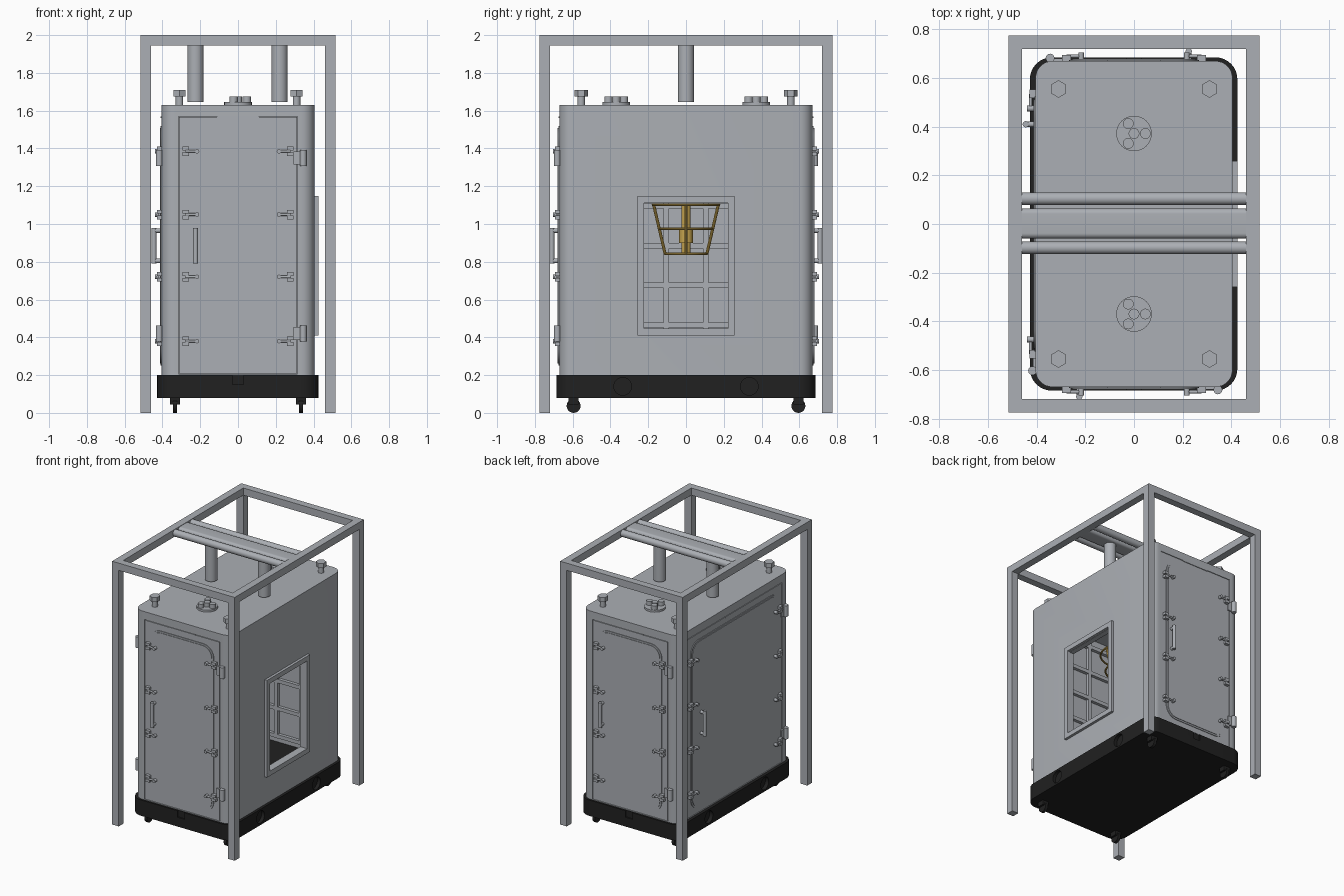
import bpy, bmesh, math
from mathutils import Matrix, Vector

if "Cube" in bpy.data.objects:
    bpy.data.objects.remove(bpy.data.objects["Cube"])


def material(name, rgb):
    m = bpy.data.materials.new(name)
    m.use_nodes = True
    m.diffuse_color = (*rgb, 1)
    node = next(n for n in m.node_tree.nodes if n.type == 'BSDF_PRINCIPLED')
    node.inputs["Base Color"].default_value = (*rgb, 1)
    node.inputs["Roughness"].default_value = 0.6
    return m


GREY = material("steel grey", (0.41, 0.43, 0.46))
BLACK = material("rubber black", (0.015, 0.015, 0.015))
YELLOW = material("safety yellow", (0.58, 0.38, 0.08))
FLAT = Matrix.Identity(4)


def smooth(mesh):
    mesh.shade_smooth()
    mesh.set_sharp_from_angle(angle=math.radians(35))


def finish(name, bm, mat, turn=FLAT):
    bmesh.ops.transform(bm, matrix=turn, verts=bm.verts)
    bmesh.ops.recalc_face_normals(bm, faces=bm.faces)
    mesh = bpy.data.meshes.new(name)
    bm.to_mesh(mesh)
    bm.free()
    mesh.materials.append(mat)
    smooth(mesh)
    ob = bpy.data.objects.new(name, mesh)
    bpy.context.scene.collection.objects.link(ob)
    return ob


def box(name, lo, hi, mat, turn=FLAT, radius=0, axis=2):
    """Box between two corners, with the edges along one axis rounded."""
    lo, hi = Vector(lo), Vector(hi)
    bm = bmesh.new()
    bmesh.ops.create_cube(bm, size=1)
    size = hi - lo
    for v in bm.verts:
        v.co = Vector(a * b for a, b in zip(v.co, size)) + (lo + hi) / 2
    if radius:
        along = [e for e in bm.edges
                 if abs((e.verts[0].co - e.verts[1].co)[axis]) > 0.9 * size[axis]
                 and (e.verts[0].co - e.verts[1].co).length > 1e-6]
        bmesh.ops.bevel(bm, geom=along, offset=radius, segments=8,
                        profile=0.5, affect='EDGES')
    return finish(name, bm, mat, turn)


def rod(name, p, q, radius, mat, turn=FLAT, sides=24):
    p, q = Vector(p), Vector(q)
    bm = bmesh.new()
    bmesh.ops.create_cone(bm, cap_ends=True, segments=sides, radius1=radius,
                          radius2=radius, depth=(q - p).length)
    aim = Vector((0, 0, 1)).rotation_difference(q - p).to_matrix().to_4x4()
    return finish(name, bm, mat, turn @ Matrix.Translation((p + q) / 2) @ aim)


def ring(name, centre, radius, thick, mat):
    bm = bmesh.new()
    n, m = 24, 8
    grid = [[bm.verts.new(Vector(centre) + Vector((
        (radius + thick * math.cos(b)) * math.cos(a),
        (radius + thick * math.cos(b)) * math.sin(a), thick * math.sin(b))))
        for b in (math.tau * j / m for j in range(m))]
        for a in (math.tau * i / n for i in range(n))]
    for i in range(n):
        for j in range(m):
            k, l = (i + 1) % n, (j + 1) % m
            bm.faces.new((grid[i][j], grid[k][j], grid[k][l], grid[i][l]))
    return finish(name, bm, mat)


def cut(ob, cutters):
    for c in cutters:
        mod = ob.modifiers.new("cut", 'BOOLEAN')
        mod.operation, mod.solver, mod.object = 'DIFFERENCE', 'EXACT', c
    dg = bpy.context.evaluated_depsgraph_get()
    mesh = bpy.data.meshes.new_from_object(ob.evaluated_get(dg))
    ob.modifiers.clear()
    ob.data = mesh
    smooth(mesh)
    for c in cutters:
        bpy.data.objects.remove(c)


# Doors: name, turn about z, half width, distance of wall, handle position
DOORS = [("front_door", 0, 0.312, 0.67, 0.225),
         ("back_door", 180, 0.312, 0.67, 0.225),
         ("side_door", -90, 0.57, 0.405, 0.41)]


def turned(angle):
    return Matrix.Rotation(math.radians(angle), 4, 'Z')


# Hollow cabinet with window opening and door recesses
cabinet = box("cabinet", (-0.405, -0.67, 0.2), (0.405, 0.67, 1.63), GREY, radius=0.07)
cutters = [box("cutter", (-0.365, -0.63, 0.1), (0.365, 0.63, 1.59), GREY),
           box("cutter", (0.3, -0.225, 0.445), (0.5, 0.225, 1.11), GREY)]
for name, angle, w, s, h in DOORS:
    cutters.append(box("cutter", (-w - 0.004, -s - 0.1, 0.205),
                       (w + 0.004, -s + 0.015, 1.57), GREY, turned(angle)))
cut(cabinet, cutters)

# Base with round side recesses and end notches
base = box("base", (-0.428, -0.685, 0.08), (0.425, 0.685, 0.2), BLACK, radius=0.09)
cutters = [rod("cutter", (s * 0.4, y, 0.14), (s * 0.5, y, 0.14), 0.047, BLACK)
           for s in (-1, 1) for y in (-0.335, 0.335)]
cutters += [box("cutter", (-0.03, -0.8, 0.15), (0.03, -0.675, 0.25), BLACK, turned(a))
            for a in (0, 180)]
cut(base, cutters)

# Casters
for x in (-0.333, 0.333):
    for y in (-0.595, 0.595):
        rod("caster_wheel", (x - 0.011, y, 0.037), (x + 0.011, y, 0.037), 0.037, BLACK)
        box("caster_mount", (x - 0.026, y - 0.026, 0.045), (x + 0.026, y + 0.026, 0.085), BLACK)

# Doors with panels, fittings and inner ribs
for name, angle, w, s, h in DOORS:
    t = turned(angle)
    box(name, (-w, -s, 0.208), (w, -s + 0.016, 1.566), GREY, t)
    box(name + "_bead", (-w + 0.045, -s - 0.005, 0.25), (w - 0.045, -s + 0.005, 1.52),
        GREY, t, 0.09, 1)
    box(name + "_panel", (-w + 0.057, -s - 0.009, 0.262), (w - 0.057, -s, 1.508),
        GREY, t, 0.08, 1)
    box(name + "_rail", (-0.11, -s - 0.005, 1.562), (0.11, -s + 0.01, 1.57), GREY, t)
    for z in (0.38, 0.72, 1.05, 1.385):
        for side in (-1, 1):
            u = side * (w - 0.035)
            for dz in (-0.015, 0.015):
                box("latch_block", (u - 0.018, -s - 0.024, z + dz - 0.01),
                    (u + 0.018, -s + 0.005, z + dz + 0.01), GREY, t)
            rod("latch_rod", (u, -s - 0.02, z), (u - side * 0.065, -s - 0.02, z),
                0.007, GREY, t, 12)
            rod("latch_knob", (u - side * 0.06, -s - 0.034, z),
                (u - side * 0.06, -s, z), 0.012, GREY, t, 12)
    for z in (0.42, 1.35):
        u = w + 0.033
        rod("hinge_pin", (u, -s - 0.012, z - 0.042), (u, -s - 0.012, z + 0.042), 0.018, GREY, t)
        box("hinge_leaf", (u - 0.05, -s - 0.01, z - 0.035), (u, -s + 0.01, z + 0.035), GREY, t)
    rod("handle_grip", (-h, -s - 0.04, 0.79), (-h, -s - 0.04, 0.98), 0.013, GREY, t)
    for z in (0.805, 0.965):
        rod("handle_foot", (-h, -s - 0.04, z), (-h, -s, z), 0.012, GREY, t, 16)
    # Inner ribs
    deep, columns = -s + 0.065, int((w - 0.06) / 0.21 + 0.5)
    reach = w - 0.03
    for i in range(columns):
        for side in (-1, 1):
            u = side * 0.105 * (2 * i + 1)
            box("door_rib", (u - 0.014, -s + 0.03, 0.24), (u + 0.014, deep, 1.54), GREY, t)
    for i in range(7):
        z = 0.255 + 0.21 * i
        box("door_rib", (-reach, -s + 0.03, z - 0.014), (reach, deep - 0.001, z + 0.014), GREY, t)

# Window frame
for y in (-0.24, 0.24):
    box("window_frame", (0.395, y - 0.018, 0.41), (0.425, y + 0.018, 1.148), GREY)
for z in (0.428, 1.13):
    box("window_frame", (0.395, -0.225, z - 0.018), (0.425, 0.225, z + 0.018), GREY)

# Hanging cage inside the cabinet
cx = 0.08
for z, r in ((0.842, 0.11), (0.975, 0.14), (1.102, 0.175)):
    ring("cage_ring", (cx, 0, z), r, 0.007, YELLOW)
for k in range(4):
    c, s = math.cos(k * math.pi / 2), math.sin(k * math.pi / 2)
    rod("cage_bar", (cx + 0.11 * c, 0.11 * s, 0.84), (cx + 0.172 * c, 0.172 * s, 1.105),
        0.008, YELLOW, sides=10)
    rod("cage_spoke", (cx, 0, 1.1), (cx + 0.172 * c, 0.172 * s, 1.1), 0.006, YELLOW, sides=10)
for r, low, high in ((0.025, 0.84, 1.1), (0.036, 0.9, 0.98)):
    rod("cage_core", (cx, 0, low), (cx, 0, high), r, YELLOW)

# Roof fittings
for y in (-0.555, 0.555):
    for x in (-0.31, 0.31):
        rod("roof_bolt_shaft", (x, y, 1.62), (x, y, 1.68), 0.02, GREY)
        rod("roof_bolt_head", (x, y, 1.675), (x, y, 1.71), 0.036, GREY, sides=6)
for y in (-0.37, 0.372):
    rod("port_flange", (0, y, 1.62), (0, y, 1.645), 0.073, GREY, sides=32)
    spots = [(0, 0)] + [(0.047 * math.cos(k * math.tau / 3), 0.047 * math.sin(k * math.tau / 3))
                        for k in range(3)]
    for dx, dy in spots:
        rod("port_plug", (dx, y + dy, 1.64), (dx, y + dy, 1.675), 0.022, GREY)

# Outer frame
for x in (-0.4875, 0.4875):
    for y in (-0.7475, 0.7475):
        box("frame_post", (x - 0.0275, y - 0.0275, 0), (x + 0.0275, y + 0.0275, 2), GREY)
    box("frame_side_beam", (x - 0.0275, -0.72, 1.945), (x + 0.0275, 0.72, 2), GREY)
for y in (-0.7475, 0.7475):
    box("frame_end_beam", (-0.46, y - 0.0275, 1.945), (0.46, y + 0.0275, 2), GREY)

# Overhead rails and hanging columns
for y in (-0.098, 0.104):
    rod("overhead_tube", (-0.46, y, 1.972), (0.46, y, 1.972), 0.026, GREY)
box("overhead_rail", (-0.46, -0.06, 1.947), (0.46, 0.064, 1.997), GREY, radius=0.022, axis=0)
for x in (-0.225, 0.22):
    rod("hanging_column", (x, 0, 1.645), (x, 0, 1.96), 0.043, GREY, sides=32)
